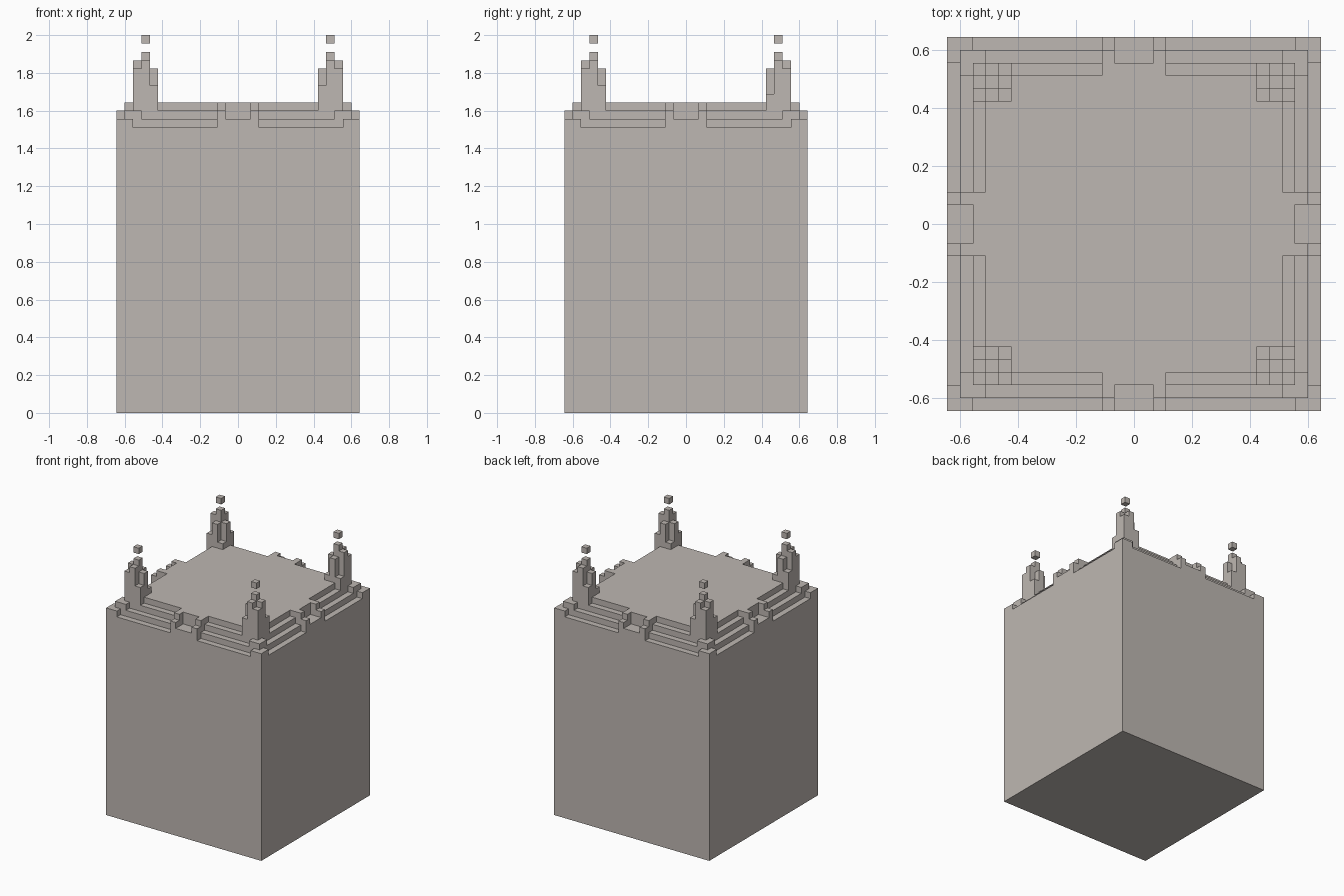
import bpy
import bmesh
from mathutils import Vector

cube = bpy.data.objects.get("Cube")
if cube:
    bpy.data.objects.remove(cube, do_unlink=True)

UNIT = 2 / 45          # edge of one small block
HALF = 14              # the plan runs from -HALF to HALF
BASE, FLOOR = 34, 37   # outer ledge and terrace heights in blocks

stone = bpy.data.materials.new("warm_grey_stone")
stone.use_nodes = True
colour = (0.515, 0.475, 0.445, 1)
stone.diffuse_color = colour
stone.node_tree.nodes["Principled BSDF"].inputs["Base Color"].default_value = colour

# Column heights of a corner tower, keyed by (larger, smaller) distance from centre
TOWER = {(12, 12): 41, (12, 11): 42, (12, 10): 39,
         (11, 11): 43, (11, 10): 41, (10, 10): 38}


def in_tower(i, j):
    return 10 <= abs(i) <= 12 and 10 <= abs(j) <= 12


def height(i, j):
    """Number of blocks stacked at a plan position."""
    far, near = max(abs(i), abs(j)), min(abs(i), abs(j))
    if far > HALF:
        return 0
    if in_tower(i, j):
        return 38 if (i, j) == (12, 10) else TOWER[far, near]
    if far < 12:
        return FLOOR
    # notch and its two raised posts at the middle of each side
    if near <= 1:
        return FLOOR if far == 12 else BASE + 1
    if near == 2:
        return FLOOR - 1 if far == HALF else FLOOR
    # stepped ledges, one block higher at the corners
    step = BASE + HALF - far
    corner = near >= 13 if far == HALF else near >= 12
    return step + 1 if corner else step


def finish(name, bm):
    bmesh.ops.remove_doubles(bm, verts=bm.verts, dist=UNIT / 100)
    bmesh.ops.dissolve_limit(bm, angle_limit=0.01, verts=bm.verts, edges=bm.edges)
    mesh = bpy.data.meshes.new(name)
    bm.to_mesh(mesh)
    bm.free()
    mesh.materials.append(stone)
    obj = bpy.data.objects.new(name, mesh)
    bpy.context.collection.objects.link(obj)
    return obj


def column_mesh(name, cells, with_bottom=False):
    """Join columns into one shell, keeping only the exposed faces."""
    bm = bmesh.new()

    def quad(points):
        bm.faces.new([bm.verts.new(Vector(p) * UNIT) for p in points])

    for i, j in cells:
        top = height(i, j)
        ring = [(i - .5, j - .5), (i + .5, j - .5), (i + .5, j + .5), (i - .5, j + .5)]
        quad([(x, y, top) for x, y in ring])
        if with_bottom:
            quad([(x, y, 0) for x, y in reversed(ring)])
        for k, (dx, dy) in enumerate([(0, -1), (1, 0), (0, 1), (-1, 0)]):
            low = height(i + dx, j + dy)
            if low >= top:
                continue
            a, b = ring[k], ring[(k + 1) % 4]
            levels = [low, *range(max(low + 1, BASE), top + 1)]
            for z0, z1 in zip(levels, levels[1:]):
                quad([(*a, z0), (*b, z0), (*b, z1), (*a, z1)])
    return finish(name, bm)


# Main block with its stepped terrace
plan = [(i, j) for i in range(-HALF, HALF + 1) for j in range(-HALF, HALF + 1)]
block = column_mesh("terraced_block", [c for c in plan if not in_tower(*c)])

# Underside of the block
bm = bmesh.new()
edge = (HALF + .5) * UNIT
bm.faces.new([bm.verts.new((x * edge, y * edge, 0))
              for x, y in [(-1, -1), (-1, 1), (1, 1), (1, -1)]])
finish("block_underside", bm)

# Corner towers, each with a small cube floating above
for sx, side in ((1, "left"), (-1, "right")):
    for sy, end in ((-1, "front"), (1, "back")):
        cells = [(sx * i, sy * j) for i in range(10, 13) for j in range(10, 13)]
        column_mesh(f"{end}_{side}_tower", cells)
        bm = bmesh.new()
        bmesh.ops.create_cube(bm, size=UNIT)
        bmesh.ops.translate(bm, verts=bm.verts,
                            vec=Vector((sx * 11, sy * 11, 44.5)) * UNIT)
        finish(f"{end}_{side}_floating_cube", bm)
